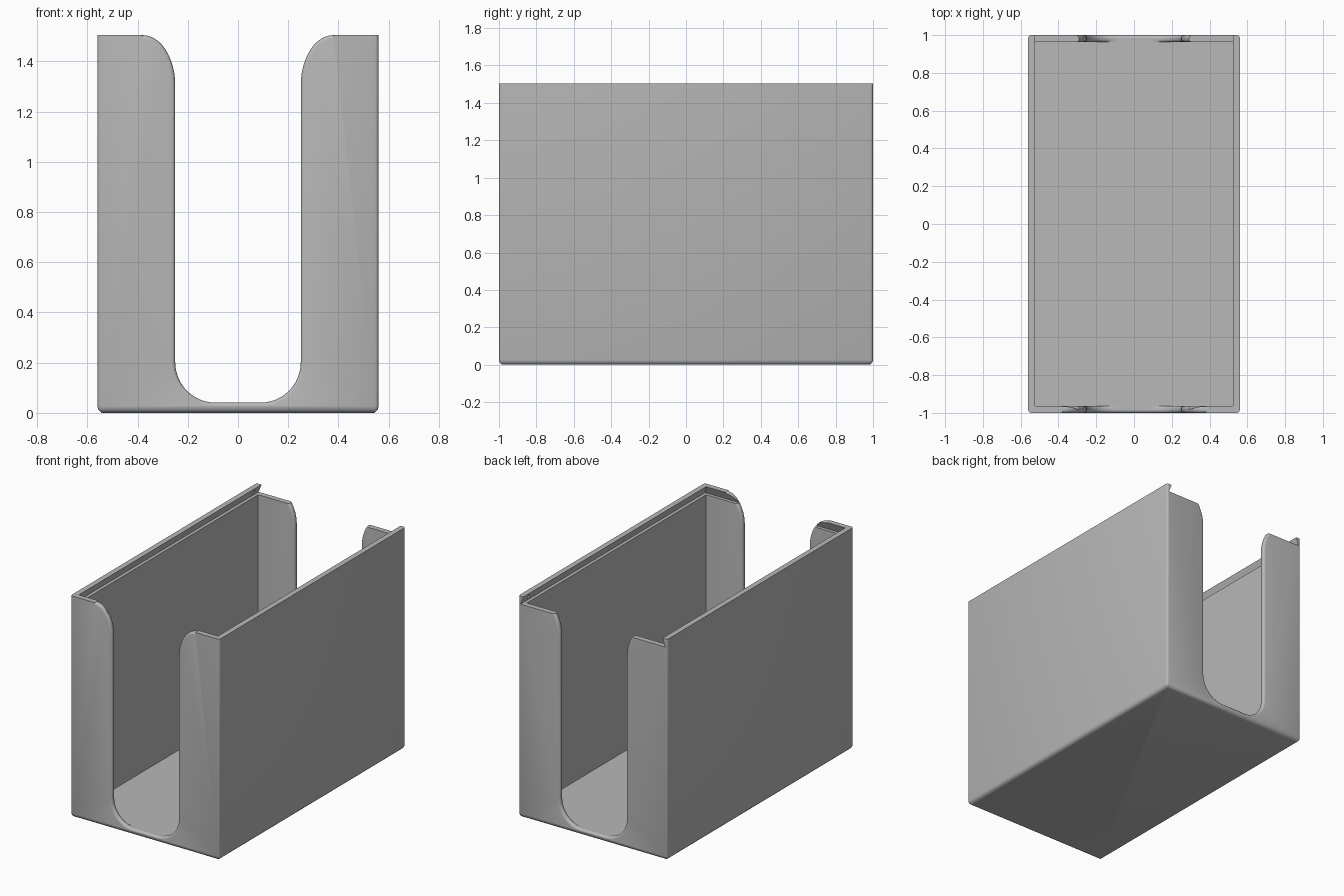
import bpy, bmesh, math
from mathutils import Vector

cube = bpy.data.objects.get("Cube")
if cube:
    bpy.data.objects.remove(cube, do_unlink=True)

# Overall sizes
W, L, H = 0.56, 1.0, 1.505       # half width, half length, height
IW, IL = 0.523, 0.963            # inner half sizes
FLOOR, LEDGE = 0.04, 1.45        # floor top, lid groove bottom
R = 0.015                        # rounding of the slot edges

grey = bpy.data.materials.new("plain grey")
grey.use_nodes = True
colour = (0.48, 0.48, 0.48, 1)
grey.diffuse_color = colour
grey.node_tree.nodes["Principled BSDF"].inputs["Base Color"].default_value = colour


def finish(name, bm):
    bmesh.ops.recalc_face_normals(bm, faces=bm.faces)
    mesh = bpy.data.meshes.new(name)
    bm.to_mesh(mesh)
    bm.free()
    mesh.materials.append(grey)
    obj = bpy.data.objects.new(name, mesh)
    bpy.context.collection.objects.link(obj)
    return obj


def loft(name, rings):
    """Closed solid through equal rings of points."""
    bm = bmesh.new()
    rows = [[bm.verts.new(p) for p in ring] for ring in rings]
    n = len(rows[0])
    for a, b in zip(rows, rows[1:]):
        for i in range(n):
            j = (i + 1) % n
            bm.faces.new((a[i], a[j], b[j], b[i]))
    bm.faces.new(rows[0])
    bm.faces.new(rows[-1])
    return finish(name, bm)


def rect(x, y0, y1, z):
    return [(-x, y0, z), (x, y0, z), (x, y1, z), (-x, y1, z)]


def slot_ring(y, off, zmin):
    """Slot outline at depth y, pushed outwards by off."""
    half = [(0.38, H + 0.1, 1, 0)]
    for i in range(13):          # flared top
        t = math.radians(90 - 7.5 * i)
        c, s = math.cos(t), math.sin(t)
        n = Vector((c / 0.13, -s / 0.2)).normalized()
        half.append((0.38 - 0.13 * c, H - 0.2 + 0.2 * s, n.x, n.y))
    for i in range(13):          # rounded bottom corner
        t = math.radians(7.5 * i)
        c, s = math.cos(t), math.sin(t)
        half.append((0.09 + 0.16 * c, 0.201 - 0.16 * s, c, -s))
    pts = [(x + nx * off, max(z + nz * off, zmin)) for x, z, nx, nz in half]
    return [(x, y, z) for x, z in pts] + [(-x, y, z) for x, z in reversed(pts)]


# Outer body with softened upright corners and rounded bottom
bm = bmesh.new()
bmesh.ops.create_cube(bm, size=1)
for v in bm.verts:
    v.co = (v.co.x * 2 * W, v.co.y * 2 * L, (v.co.z + 0.5) * H)
upright = [e for e in bm.edges if abs(e.verts[0].co.z - e.verts[1].co.z) > 1]
bmesh.ops.bevel(bm, geom=upright, offset=0.014, segments=3, profile=0.5, affect='EDGES')
bottom = [e for e in bm.edges if all(v.co.z < 0.001 for v in e.verts)]
bmesh.ops.bevel(bm, geom=bottom, offset=0.026, segments=3, profile=0.5, affect='EDGES')
box = finish("holder_box", bm)

# Inner space
cutters = [loft("cavity_cutter", [rect(IW, -IL, IL, FLOOR), rect(IW, -IL, IL, LEDGE + 0.01)])]

# Undercut lid groove, open at the back
lean = 0.4
rise = H + 0.02 - LEDGE
wide = IW + lean * (H - LEDGE)
deep = IL + lean * (H - LEDGE)
cutters.append(loft("groove_cutter", [
    rect(wide, -deep, L + 0.1, LEDGE),
    rect(wide - lean * rise, -deep + lean * rise, L + 0.1, LEDGE + rise)]))

# Finger slots through both ends, with rounded rims
for side, name in ((-1, "front_slot_cutter"), (1, "back_slot_cutter")):
    rings = [slot_ring(side * (IL - 0.02), R, FLOOR + 0.001)]
    for i in range(5):
        t = math.radians(22.5 * i)
        rings.append(slot_ring(side * (IL + R * math.sin(t)), R * (1 - math.cos(t - math.pi / 2) if i else 1),
                               FLOOR + 0.001))
    for i in range(5):
        t = math.radians(22.5 * i)
        rings.append(slot_ring(side * (L - R + R * math.sin(t)), R * (1 - math.cos(t)), 0.03))
    rings.append(slot_ring(side * (L + 0.03), R, 0.03))
    # inner rim follows a quarter circle
    for i in range(5):
        t = math.radians(22.5 * i)
        rings[1 + i] = slot_ring(side * (IL + R * (1 - math.cos(t))), R * (1 - math.sin(t)), FLOOR + 0.001)
    cutters.append(loft(name, rings))

# Small lid catches in the groove sides
ends = [[(x, 0.93 + 0.012 * math.cos(a), 1.477 + 0.012 * math.sin(a))
         for a in (math.tau * k / 12 for k in range(12))] for x in (-0.55, 0.55)]
cutters.append(loft("catch_cutter", ends))

for cutter in cutters:
    cutter.hide_render = True
    cutter.hide_set(True)
    mod = box.modifiers.new(cutter.name, 'BOOLEAN')
    mod.operation = 'DIFFERENCE'
    mod.solver = 'EXACT'
    mod.object = cutter

# Apply the cuts, remove the helpers, then smooth the rounded rims
bpy.context.view_layer.update()
graph = bpy.context.evaluated_depsgraph_get()
result = bpy.data.meshes.new_from_object(box.evaluated_get(graph))
box.modifiers.clear()
box.data = result
for cutter in cutters:
    bpy.data.objects.remove(cutter, do_unlink=True)
bpy.ops.object.select_all(action='DESELECT')
box.select_set(True)
bpy.context.view_layer.objects.active = box
bpy.ops.object.shade_smooth_by_angle(angle=math.radians(32))
